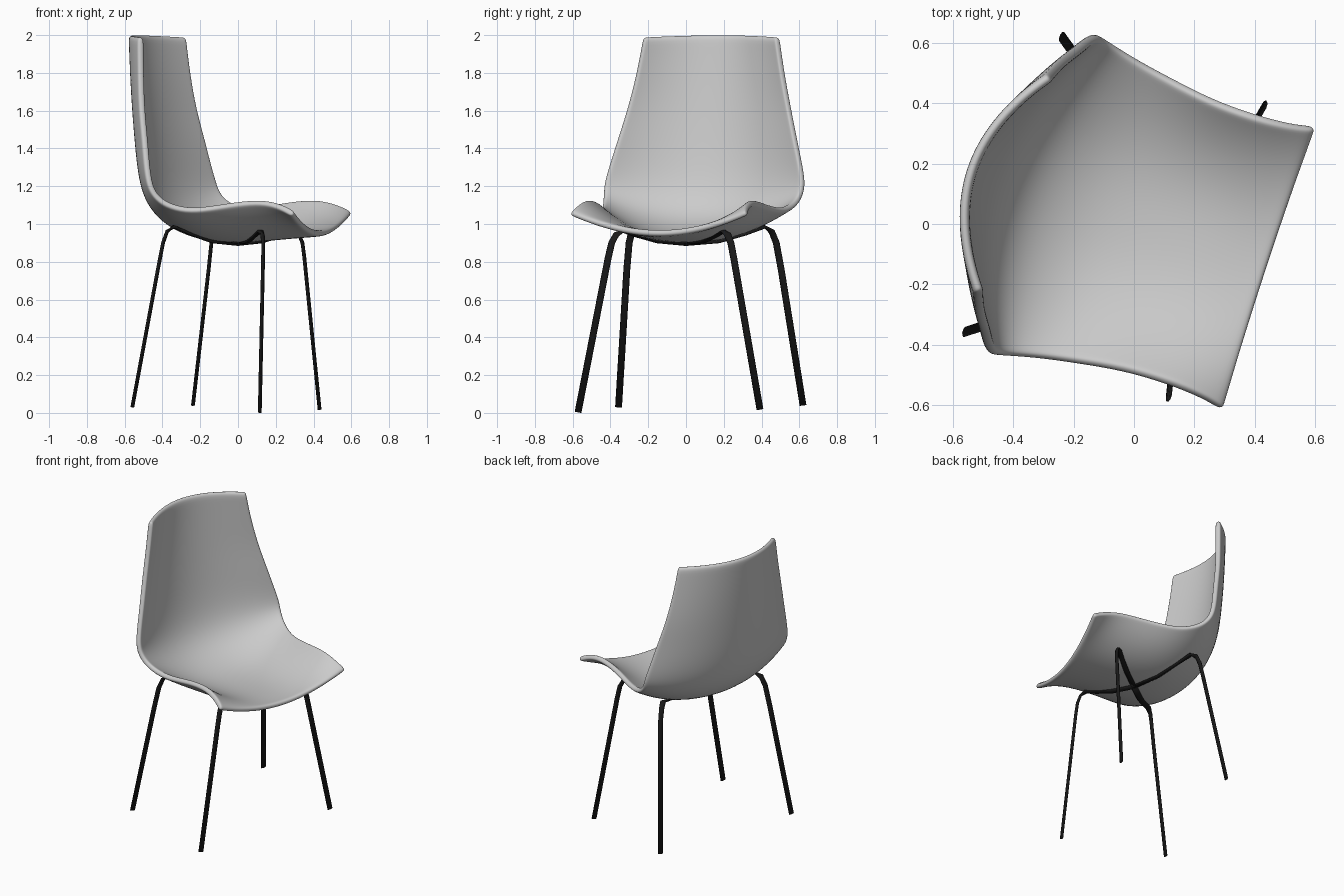
import bpy, bmesh, math
from mathutils import Vector, Matrix

if "Cube" in bpy.data.objects:
    bpy.data.objects.remove(bpy.data.objects["Cube"])

# The chair is turned about z: local x is its forward direction
TURN = Matrix.Rotation(math.radians(-18.2), 4, 'Z')


def finish(bm, name):
    me = bpy.data.meshes.new(name)
    bm.to_mesh(me)
    bm.free()
    me.transform(TURN)
    ob = bpy.data.objects.new(name, me)
    bpy.context.collection.objects.link(ob)
    for p in me.polygons:
        p.use_smooth = True
    return ob


# Shell cross-sections, front lip to top of back:
# centre (x, z), side edge (x, z), half width, curve exponent
ROWS = [
    (0.465, 0.935, 0.46, 1.04, 0.50, 2.0),
    (0.43, 0.93, 0.42, 1.065, 0.488, 2.1),
    (0.36, 0.925, 0.35, 1.095, 0.48, 2.3),
    (0.26, 0.918, 0.26, 1.11, 0.476, 2.5),
    (0.10, 0.903, 0.12, 1.095, 0.479, 2.6),
    (-0.08, 0.898, -0.04, 1.065, 0.505, 2.5),
    (-0.22, 0.92, -0.15, 1.065, 0.524, 2.3),
    (-0.35, 0.975, -0.25, 1.10, 0.548, 2.1),
    (-0.44, 1.06, -0.305, 1.16, 0.562, 2.0),
    (-0.492, 1.17, -0.325, 1.22, 0.564, 2.0),
    (-0.52, 1.30, -0.345, 1.31, 0.543, 2.0),
    (-0.54, 1.45, -0.368, 1.45, 0.504, 2.0),
    (-0.558, 1.62, -0.40, 1.61, 0.46, 2.0),
    (-0.574, 1.80, -0.418, 1.79, 0.418, 2.0),
    (-0.584, 1.95, -0.428, 1.94, 0.392, 2.0),
    (-0.587, 2.0, -0.43, 1.99, 0.384, 2.0),
]
STEPS = [-1, -0.96, -0.85, -0.68, -0.46, -0.23, 0, 0.23, 0.46, 0.68, 0.85, 0.96, 1]

# Seat and back: one curved shell
bm = bmesh.new()
grid = []
for cx, cz, ex, ez, hw, power in ROWS:
    line = []
    for s in STEPS:
        k = abs(s) ** power
        line.append(bm.verts.new((cx + (ex - cx) * k, s * hw, cz + (ez - cz) * k)))
    grid.append(line)
for a, b in zip(grid, grid[1:]):
    for j in range(len(STEPS) - 1):
        bm.faces.new((a[j], a[j + 1], b[j + 1], b[j]))
shell = finish(bm, "seat_shell")
solid = shell.modifiers.new("thickness", 'SOLIDIFY')
solid.thickness = 0.034
solid.offset = 1
sub = shell.modifiers.new("smooth", 'SUBSURF')
sub.levels = sub.render_levels = 2

# Legs: flat bars bent from the floor to the crossing under the seat
black = bpy.data.materials.new("black_metal")
black.diffuse_color = (0.01, 0.01, 0.01, 1)
black.use_nodes = True
black.node_tree.nodes["Principled BSDF"].inputs["Base Color"].default_value = black.diffuse_color

FRONT = [(0.288, 0.507, 0.0), (0.255, 0.35, 0.82), (0.25, 0.332, 0.90),
         (0.238, 0.31, 0.945), (0.215, 0.28, 0.962), (0.17, 0.22, 0.94),
         (0.10, 0.13, 0.908), (0.0, 0.0, 0.893)]
BACK = [(-0.42, 0.514, 0.0), (-0.305, 0.43, 0.76), (-0.283, 0.41, 0.90),
        (-0.267, 0.39, 0.96), (-0.24, 0.36, 0.985), (-0.18, 0.27, 0.95),
        (-0.10, 0.15, 0.908), (0.0, 0.0, 0.893)]


def leg(name, path, side, floor):
    pts = [Vector((x, y * side, z)) for x, y, z in path]
    pts[0].z = floor
    bm = bmesh.new()
    rings = []
    n = 10
    for i, p in enumerate(pts):
        t = (pts[min(i + 1, len(pts) - 1)] - pts[max(i - 1, 0)]).normalized()
        wide = Vector((0, 1, 0))
        wide = (wide - t * wide.dot(t)).normalized()
        thin = t.cross(wide)
        ring = []
        for k in range(n):
            a = 2 * math.pi * k / n
            ring.append(bm.verts.new(p + wide * 0.019 * math.cos(a) + thin * 0.009 * math.sin(a)))
        rings.append(ring)
    for a, b in zip(rings, rings[1:]):
        for k in range(n):
            bm.faces.new((a[k], a[(k + 1) % n], b[(k + 1) % n], b[k]))
    bm.faces.new(rings[0])
    bm.faces.new(rings[-1])
    bmesh.ops.recalc_face_normals(bm, faces=bm.faces)
    ob = finish(bm, name)
    ob.data.materials.append(black)


leg("front_leg_right", FRONT, -1, 0.003)
leg("front_leg_left", FRONT, 1, 0.018)
leg("back_leg_right", BACK, -1, 0.03)
leg("back_leg_left", BACK, 1, 0.04)
